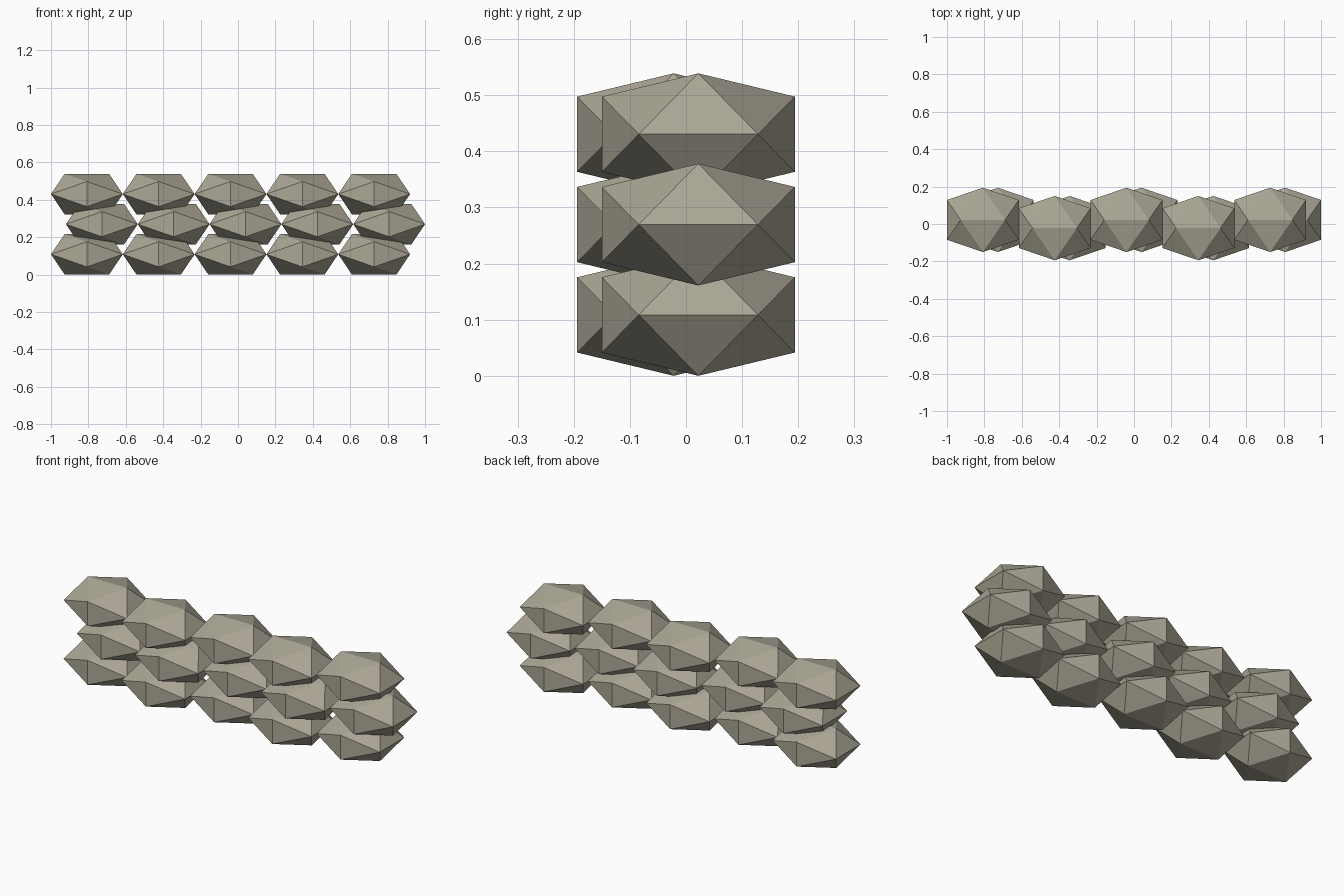
import bpy
import bmesh
from mathutils import Vector

cube = bpy.data.objects.get("Cube")
if cube:
    bpy.data.objects.remove(cube, do_unlink=True)

HALF = Vector((0.192, 0.172, 0.1085))   # half extents of one stone
SPACING, ROW_SHIFT, ROW_STEP = 0.384, 0.08, 0.161
STAGGER = 0.022
GOLDEN = (1 + 5 ** 0.5) / 2

# Warm grey stone
stone_grey = bpy.data.materials.new("stone_grey")
stone_grey.use_nodes = True
colour = (0.41, 0.385, 0.305, 1)
stone_grey.diffuse_color = colour
stone_grey.node_tree.nodes["Principled BSDF"].inputs["Base Color"].default_value = colour


def make_stone_mesh():
    """Squashed icosahedron: hull of three golden rectangles."""
    bm = bmesh.new()
    for axis in range(3):
        for long_side in (-1, 1):
            for short_side in (-1, 1):
                p = Vector((0, 0, 0))
                p[axis] = long_side
                p[(axis + 1) % 3] = short_side / GOLDEN
                bm.verts.new(p * HALF)
    bmesh.ops.convex_hull(bm, input=bm.verts[:])
    bmesh.ops.recalc_face_normals(bm, faces=bm.faces[:])
    mesh = bpy.data.meshes.new("wall_stone")
    bm.to_mesh(mesh)
    bm.free()
    mesh.materials.append(stone_grey)
    return mesh


# Three courses of five stones, staggered front and back, middle course shifted
stone_mesh = make_stone_mesh()
for row, course in enumerate(("bottom", "middle", "top")):
    for column in range(5):
        stone = bpy.data.objects.new(f"{course}_stone_{column + 1}", stone_mesh)
        stone.location = (
            -1 + HALF.x + column * SPACING + (row % 2) * ROW_SHIFT,
            -STAGGER if column % 2 else STAGGER,
            HALF.z + row * ROW_STEP,
        )
        bpy.context.collection.objects.link(stone)
